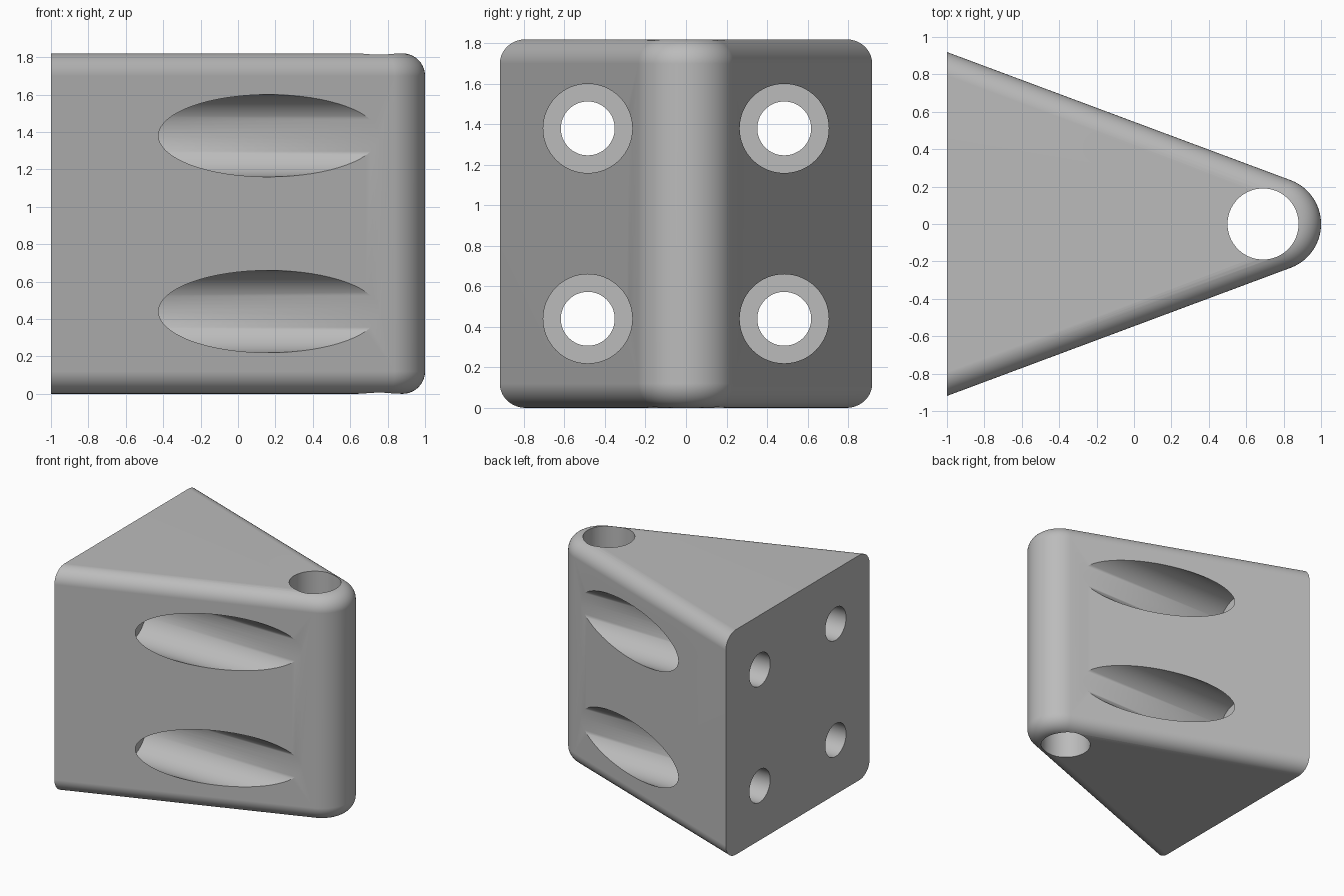
import bpy, bmesh, math
from mathutils import Matrix, Vector

cube = bpy.data.objects.get("Cube")
if cube:
    bpy.data.objects.remove(cube, do_unlink=True)

HEIGHT, FILLET = 1.82, 0.12
NOSE_X, NOSE_R, BACK_X = 0.75, 0.25, -1.0
TAPER = math.radians(20.45)

grey = bpy.data.materials.new("plain grey")
grey.use_nodes = True
GREY = (0.5, 0.5, 0.5, 1)
grey.diffuse_color = GREY
grey.node_tree.nodes["Principled BSDF"].inputs["Base Color"].default_value = GREY


def new_object(name, bm):
    bmesh.ops.recalc_face_normals(bm, faces=bm.faces)
    mesh = bpy.data.meshes.new(name)
    bm.to_mesh(mesh)
    bm.free()
    mesh.materials.append(grey)
    ob = bpy.data.objects.new(name, mesh)
    bpy.context.collection.objects.link(ob)
    return ob


def outline(inset, steps=32):
    """Wedge outline with a round nose, moved inward on all but the back side."""
    r = NOSE_R - inset
    half = (r + (NOSE_X - BACK_X) * math.sin(TAPER)) / math.cos(TAPER)
    sweep = math.pi / 2 - TAPER
    angles = [-sweep + 2 * sweep * i / steps for i in range(steps + 1)]
    arc = [(NOSE_X + r * math.cos(a), r * math.sin(a)) for a in angles]
    return [(BACK_X, -half)] + arc + [(BACK_X, half)]


# Wedge body: outlines lofted through the bottom and top fillets
quarter = [math.pi / 2 * i / 10 for i in range(11)]
levels = [(FILLET * (1 - math.sin(a)), FILLET * (1 - math.cos(a))) for a in quarter]
levels += [(inset, HEIGHT - z) for inset, z in reversed(levels)]
bm = bmesh.new()
rings = [[bm.verts.new((x, y, z)) for x, y in outline(inset)] for inset, z in levels]
for low, high in zip(rings, rings[1:]):
    for i in range(len(low) - 1):
        bm.faces.new((low[i], low[i + 1], high[i + 1], high[i]))
bm.faces.new(rings[0])
bm.faces.new(rings[-1])
# Back face is one flat polygon
bm.faces.new([r[0] for r in rings] + [r[-1] for r in reversed(rings)])
body = new_object("wedge_body", bm)


def cut(name, radius, start, end):
    """Drill a round hole through the body between two points."""
    a, b = Vector(start), Vector(end)
    turn = (b - a).to_track_quat("Z", "Y").to_matrix().to_4x4()
    bm = bmesh.new()
    bmesh.ops.create_cone(bm, cap_ends=True, segments=64, radius1=radius,
                          radius2=radius, depth=(b - a).length,
                          matrix=Matrix.Translation((a + b) / 2) @ turn)
    cutter = new_object(name, bm)
    cutter.hide_render = True
    mod = body.modifiers.new(name, "BOOLEAN")
    mod.operation, mod.solver, mod.object = "DIFFERENCE", "EXACT", cutter
    bpy.context.view_layer.objects.active = body
    bpy.ops.object.modifier_apply(modifier=name)
    bpy.data.objects.remove(cutter, do_unlink=True)


# Upright pin hole near the nose
cut("pin_hole", 0.19, (0.69, 0, -0.2), (0.69, 0, HEIGHT + 0.2))

# Four screw holes with wide head recesses
for y in (-0.485, 0.485):
    for z in (0.44, 1.38):
        cut("head_recess", 0.22, (-0.63, y, z), (1.3, y, z))
        cut("screw_hole", 0.133, (-1.2, y, z), (0, y, z))

# Smooth rounds, flat faces kept flat
bpy.ops.object.select_all(action="DESELECT")
body.select_set(True)
bpy.context.view_layer.objects.active = body
bpy.ops.object.shade_smooth_by_angle(angle=math.radians(30))
weighted = body.modifiers.new("weighted_normals", "WEIGHTED_NORMAL")
weighted.keep_sharp = True
